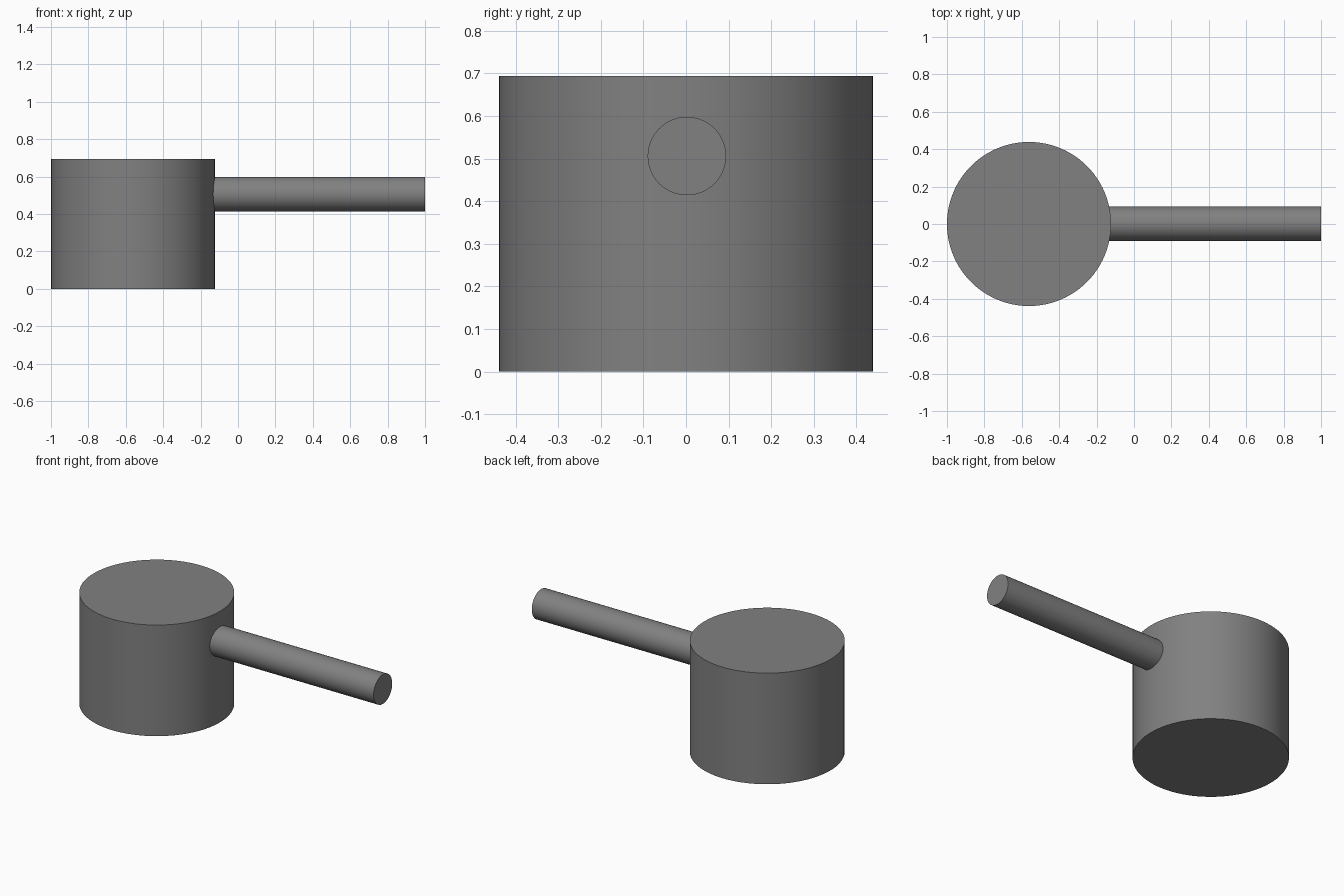
import bpy, math

if "Cube" in bpy.data.objects:
    bpy.data.objects.remove(bpy.data.objects["Cube"])

# Dark grey shared by both parts
dark = bpy.data.materials.new("dark_grey")
dark.diffuse_color = (0.22, 0.22, 0.22, 1)
dark.use_nodes = True
dark.node_tree.nodes["Principled BSDF"].inputs["Base Color"].default_value = dark.diffuse_color


def cylinder(name, radius, depth, location, rotation=(0, 0, 0), sides=96):
    bpy.ops.mesh.primitive_cylinder_add(vertices=sides, radius=radius, depth=depth,
                                        location=location, rotation=rotation)
    obj = bpy.context.object
    obj.name = name
    obj.data.materials.append(dark)
    bpy.ops.object.shade_smooth_by_angle(angle=math.radians(30))
    return obj


# Solid drum-shaped body standing on the ground
R, H = 0.4385, 0.694
cylinder("body", R, H, (-1 + R, 0, H / 2))

# Straight round handle, its inner end just sunk into the body wall
x0, x1 = -0.14, 1.0
cylinder("handle", 0.092, x1 - x0, ((x0 + x1) / 2, 0.002, 0.506),
         (0, math.pi / 2, 0), 64)
